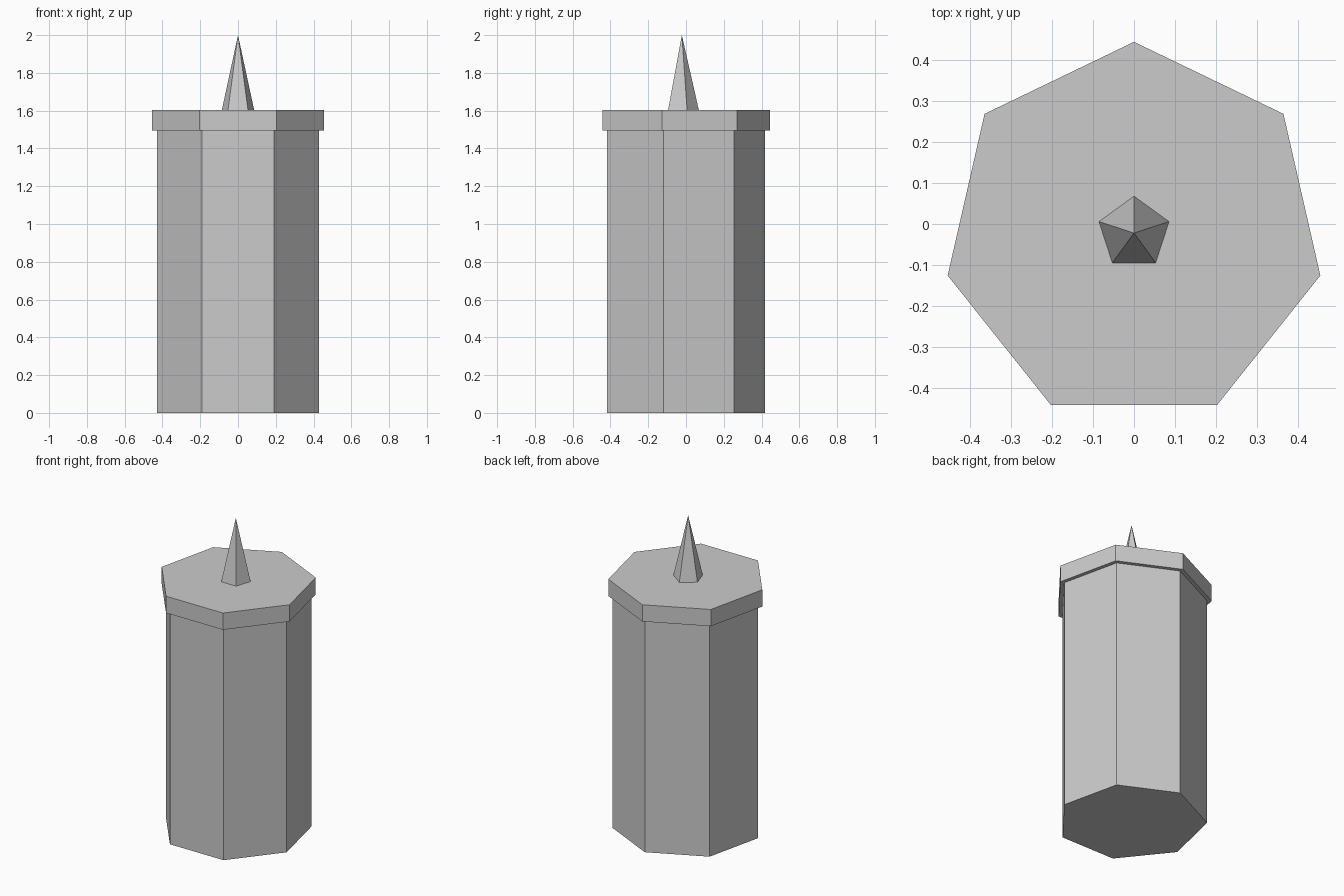
import bpy
import math

if "Cube" in bpy.data.objects:
    bpy.data.objects.remove(bpy.data.objects["Cube"])

CENTRE_Y = -0.022

stone = bpy.data.materials.new("light_grey")
stone.diffuse_color = (0.6, 0.6, 0.6, 1.0)
stone.use_nodes = True
stone.node_tree.nodes["Principled BSDF"].inputs["Base Color"].default_value = stone.diffuse_color


def prism(name, sides, r_bottom, r_top, z0, z1):
    """Flat-faced prism or spike with one corner pointing to +y."""
    bpy.ops.mesh.primitive_cone_add(
        vertices=sides, radius1=r_bottom, radius2=r_top, depth=z1 - z0,
        location=(0, CENTRE_Y, (z0 + z1) / 2))
    obj = bpy.context.object
    obj.name = name
    # Turn the first corner to +y, whatever the primitive starts with
    first = max((v.co for v in obj.data.vertices), key=lambda c: c.y)
    obj.rotation_euler.z = math.pi / 2 - math.atan2(first.y, first.x)
    obj.data.materials.append(stone)
    return obj


# Seven-sided shaft, overhanging cap slab and five-sided spike
prism("tower_shaft", 7, 0.441, 0.441, 0.0, 1.495)
prism("cap_slab", 7, 0.467, 0.467, 1.495, 1.603)
prism("roof_spike", 5, 0.09, 0.0, 1.603, 2.0)
